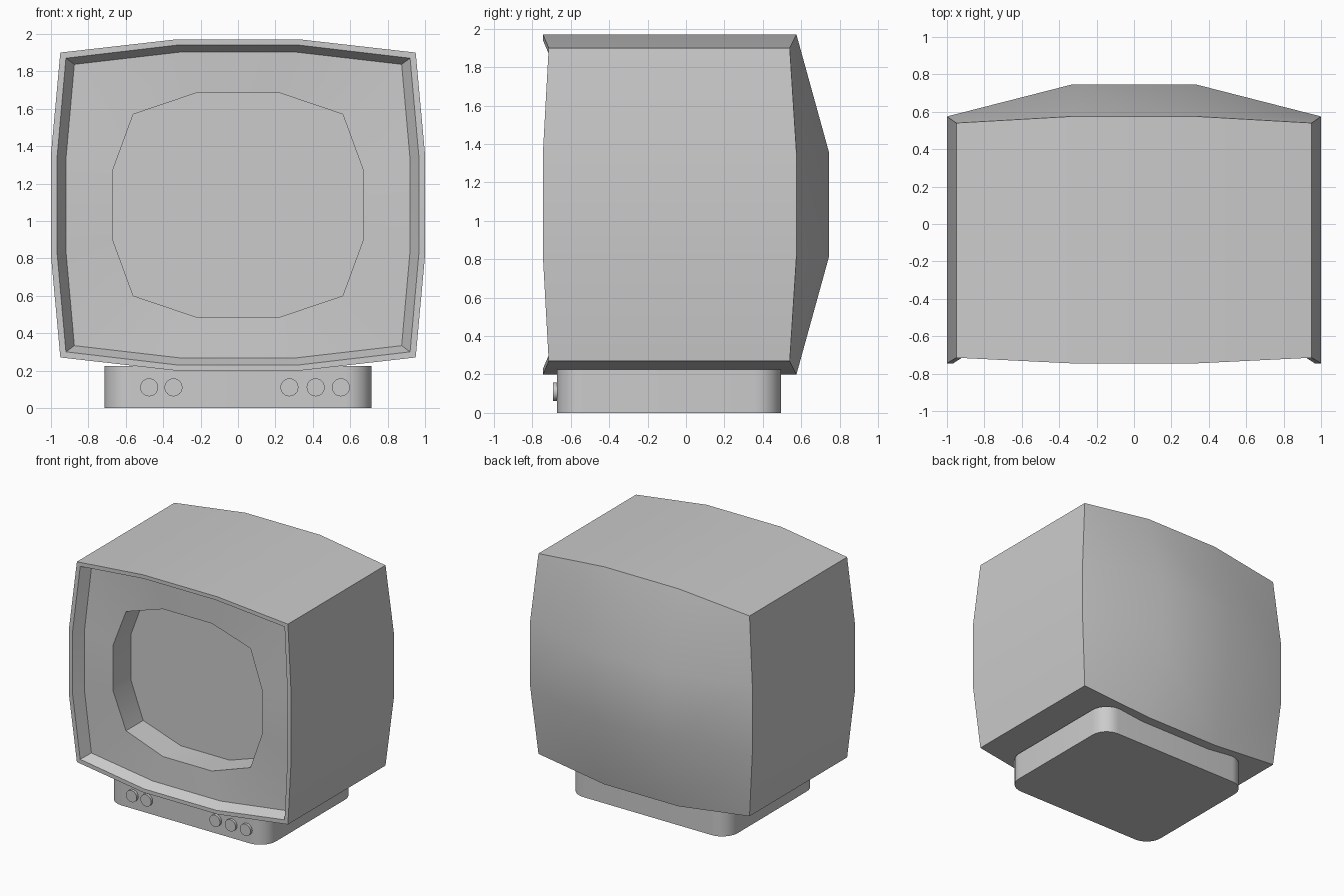
import bpy, bmesh, math

if "Cube" in bpy.data.objects:
    bpy.data.objects.remove(bpy.data.objects["Cube"])


def finish(name, bm, angle=30):
    bmesh.ops.recalc_face_normals(bm, faces=bm.faces)
    mesh = bpy.data.meshes.new(name)
    bm.to_mesh(mesh)
    bm.free()
    ob = bpy.data.objects.new(name, mesh)
    bpy.context.collection.objects.link(ob)
    bpy.ops.object.select_all(action='DESELECT')
    ob.select_set(True)
    bpy.context.view_layer.objects.active = ob
    bpy.ops.object.shade_smooth_by_angle(angle=math.radians(angle))
    return ob


QUADRANTS = [(1, 1), (-1, 1), (-1, -1), (1, -1)]
ZC = 1.085


def ring(bm, side, corner, top):
    """Twelve-point outline mirrored from one quadrant; points are (x, y, z from centre)."""
    verts = []
    for i, (sx, sz) in enumerate(QUADRANTS):
        pts = [side, corner, top]
        if i % 2:
            pts.reverse()
        verts += [bm.verts.new((sx * x, y, ZC + sz * z)) for x, y, z in pts]
    return verts


def bridge(bm, a, b):
    n = len(a)
    for i in range(n):
        j = (i + 1) % n
        bm.faces.new((a[i], a[j], b[j], b[i]))


HOLE = [(0.67, 0.185), (0.56, 0.485), (0.22, 0.60)]
SCREEN_Y = -0.42

# Cabinet: bulged back, outer shell, rim, sloped lip, bezel and screen recess
bm = bmesh.new()
rings = [
    ring(bm, (1.0, 0.575, 0.27), (0.95, 0.54, 0.815), (0.335, 0.575, 0.885)),
    ring(bm, (1.0, -0.745, 0.27), (0.95, -0.715, 0.815), (0.335, -0.745, 0.885)),
    ring(bm, (0.967, -0.745, 0.26), (0.92, -0.715, 0.785), (0.325, -0.745, 0.855)),
    ring(bm, (0.92, -0.66, 0.245), (0.875, -0.635, 0.752), (0.305, -0.66, 0.818)),
    ring(bm, *[(x, y, z) for (x, z), y in zip(HOLE, (-0.65, -0.64, -0.65))]),
    ring(bm, *[(x, SCREEN_Y, z) for x, z in HOLE]),
]
for a, b in zip(rings, rings[1:]):
    bridge(bm, a, b)
back = rings[0]
mid = [bm.verts.new((sx * 0.335, 0.745, ZC + sz * 0.27)) for sx, sz in QUADRANTS]
for q in range(4):
    k = 3 * q
    bm.faces.new((back[k], back[k + 1], back[k + 2], mid[q]))
    bm.faces.new((back[k + 2], back[(k + 3) % 12], mid[(q + 1) % 4], mid[q]))
bm.faces.new(mid)
bm.faces.new(rings[-1])
finish("cabinet", bm)

# Base with rounded upright edges
bm = bmesh.new()
bmesh.ops.create_cube(bm, size=1)
for v in bm.verts:
    v.co.x *= 1.43
    v.co.y = v.co.y * 1.167 - 0.0885
    v.co.z = (v.co.z + 0.5) * 0.225
upright = [e for e in bm.edges if abs(e.verts[0].co.z - e.verts[1].co.z) > 0.1]
bmesh.ops.bevel(bm, geom=upright, offset=0.14, segments=8, profile=0.5, affect='EDGES')
finish("base", bm)

# Control knobs on the base front
for x in (-0.475, -0.345, 0.275, 0.415, 0.55):
    bm = bmesh.new()
    bmesh.ops.create_cone(bm, cap_ends=True, segments=24, radius1=0.048, radius2=0.048, depth=0.04)
    for v in bm.verts:
        cx, cy, cz = v.co
        v.co = (cx + x, cz - 0.673, cy + 0.11)
    finish("knob", bm)
